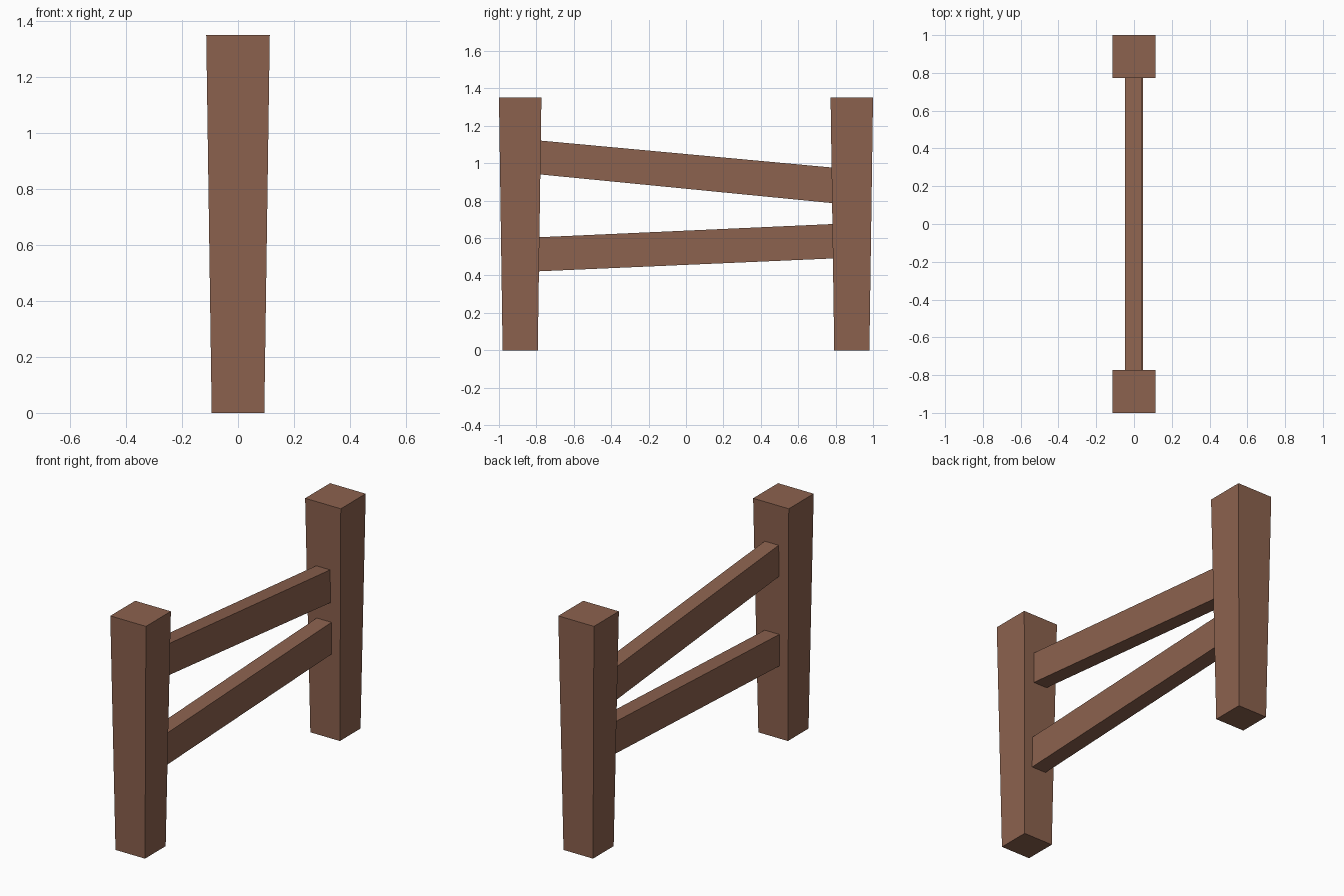
import bpy
import bmesh

if "Cube" in bpy.data.objects:
    bpy.data.objects.remove(bpy.data.objects["Cube"])

wood = bpy.data.materials.new("brown wood")
wood.diffuse_color = (0.262, 0.122, 0.077, 1)
wood.use_nodes = True
wood.node_tree.nodes["Principled BSDF"].inputs["Base Color"].default_value = wood.diffuse_color


def box(name, corners):
    """Six-sided block from two matching rings of four corners."""
    bm = bmesh.new()
    vs = [bm.verts.new(c) for c in corners]
    bm.faces.new(vs[:4])
    bm.faces.new(vs[4:])
    for i in range(4):
        j = (i + 1) % 4
        bm.faces.new((vs[i], vs[j], vs[4 + j], vs[4 + i]))
    bmesh.ops.recalc_face_normals(bm, faces=bm.faces)
    mesh = bpy.data.meshes.new(name)
    bm.to_mesh(mesh)
    bm.free()
    mesh.materials.append(wood)
    bpy.context.collection.objects.link(bpy.data.objects.new(name, mesh))


def post(name, y):
    """Square post, wider at the top."""
    box(name, [(sx * h, y + sy * h, z)
               for z, h in ((0, 0.094), (1.35, 0.1135))
               for sx, sy in ((-1, -1), (1, -1), (1, 1), (-1, 1))])


def rail(name, x0, x1, front, back):
    """Sloping plank between the posts; front/back are (low, high) heights."""
    box(name, [(x, y, z)
               for y, (lo, hi) in ((-0.79, front), (0.79, back))
               for x, z in ((x0, lo), (x1, lo), (x1, hi), (x0, hi))])


# Posts
post("front_post", -0.8865)
post("back_post", 0.8865)

# Rails
rail("upper_rail", -0.047, 0.042, (0.941, 1.122), (0.786, 0.976))
rail("lower_rail", -0.046, 0.047, (0.422, 0.604), (0.491, 0.675))
